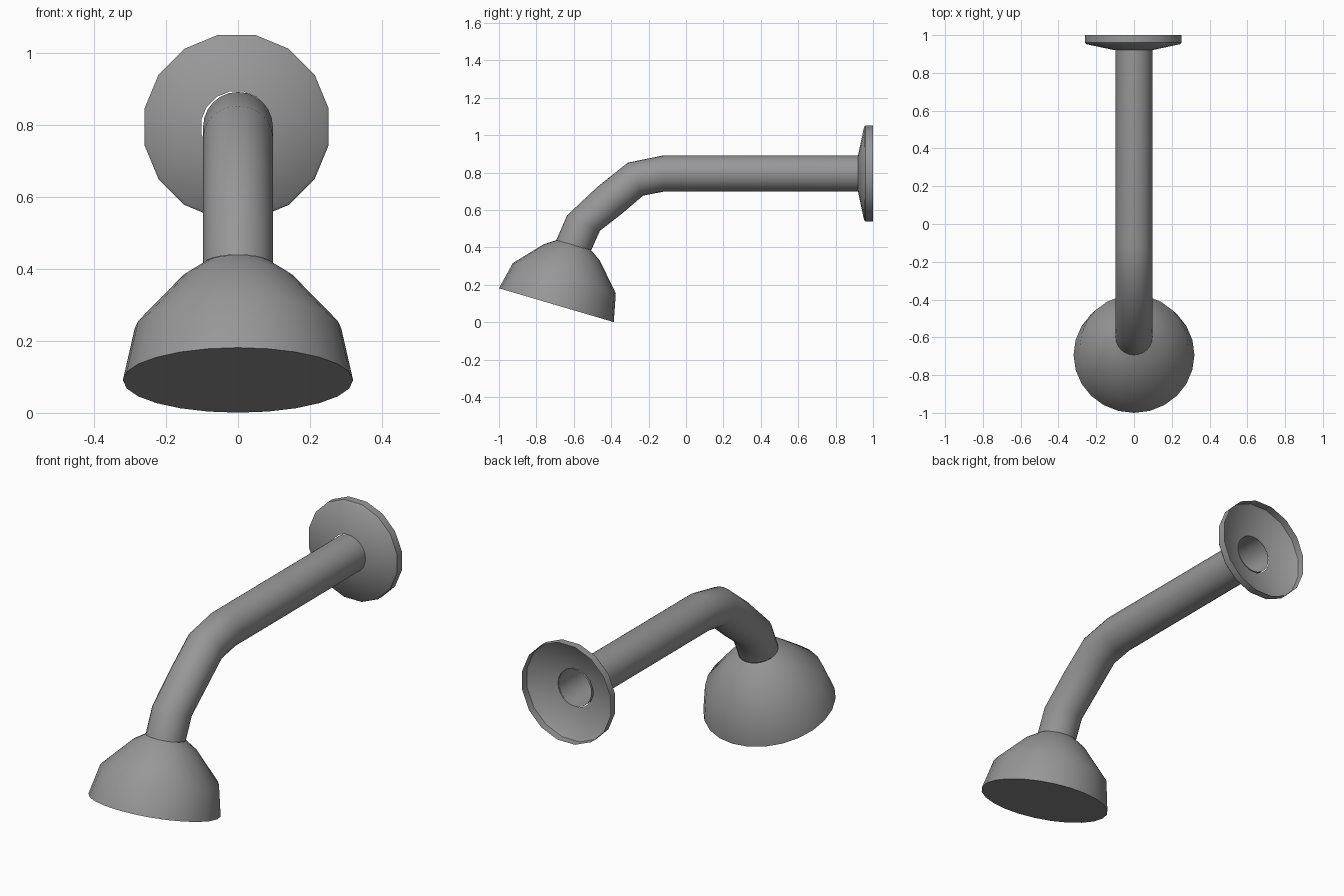
import bpy, bmesh
from math import sin, cos, pi, radians

if "Cube" in bpy.data.objects:
    bpy.data.objects.remove(bpy.data.objects["Cube"])

# Shared dark grey finish
grey = bpy.data.materials.new("dark_grey")
grey.diffuse_color = (0.31, 0.31, 0.31, 1.0)
grey.use_nodes = True
grey.node_tree.nodes["Principled BSDF"].inputs["Base Color"].default_value = grey.diffuse_color


def loft(name, rings, sides, phase=0.0, x0=0.0, cap_end=False):
    """Skin circular rings given as (y, z, tilt in degrees, radius)."""
    bm = bmesh.new()
    loops = []
    for y, z, tilt, r in rings:
        t = radians(tilt)
        loop = []
        for i in range(sides):
            a = 2 * pi * (i + phase) / sides
            up = r * cos(a)
            loop.append(bm.verts.new((x0 + r * sin(a), y - up * sin(t), z + up * cos(t))))
        loops.append(loop)
    for a, b in zip(loops, loops[1:]):
        for i in range(sides):
            j = (i + 1) % sides
            bm.faces.new((a[i], a[j], b[j], b[i]))
    if cap_end:
        bm.faces.new(loops[-1])
    bmesh.ops.recalc_face_normals(bm, faces=bm.faces)
    mesh = bpy.data.meshes.new(name)
    bm.to_mesh(mesh)
    bm.free()
    mesh.materials.append(grey)
    obj = bpy.data.objects.new(name, mesh)
    bpy.context.collection.objects.link(obj)
    bpy.ops.object.select_all(action='DESELECT')
    obj.select_set(True)
    bpy.context.view_layer.objects.active = obj
    bpy.ops.object.shade_smooth_by_angle(angle=radians(40))
    return obj


# Bent supply pipe, open at the wall end
R = 0.097
loft("supply_pipe", [
    (0.925, 0.795, 0, R),
    (-0.12, 0.795, 0, R),
    (-0.27, 0.765, 25, R),
    (-0.408, 0.652, 42, R),
    (-0.548, 0.53, 65, R),
    (-0.60, 0.412, 73.6, R),
], 24)

# Spray head: (radius, height above the spray face) along its tilted axis
TILT = 73.6
ax_y, ax_z = cos(radians(TILT)), sin(radians(TILT))
profile = [(0.097, 0.334), (0.157, 0.293), (0.287, 0.15), (0.32, 0.0)]
loft("spray_head",
     [(-0.693 + h * ax_y, 0.091 + h * ax_z, TILT, r) for r, h in profile],
     24, cap_end=True)

# Hollow wall flange with a slightly loose hole around the pipe
loft("wall_flange", [
    (0.92, 0.795, 0, 0.1),
    (0.952, 0.795, 0, 0.254),
    (0.96, 0.795, 0, 0.261),
    (1.0, 0.795, 0, 0.261),
], 16, phase=0.5, x0=-0.004)
